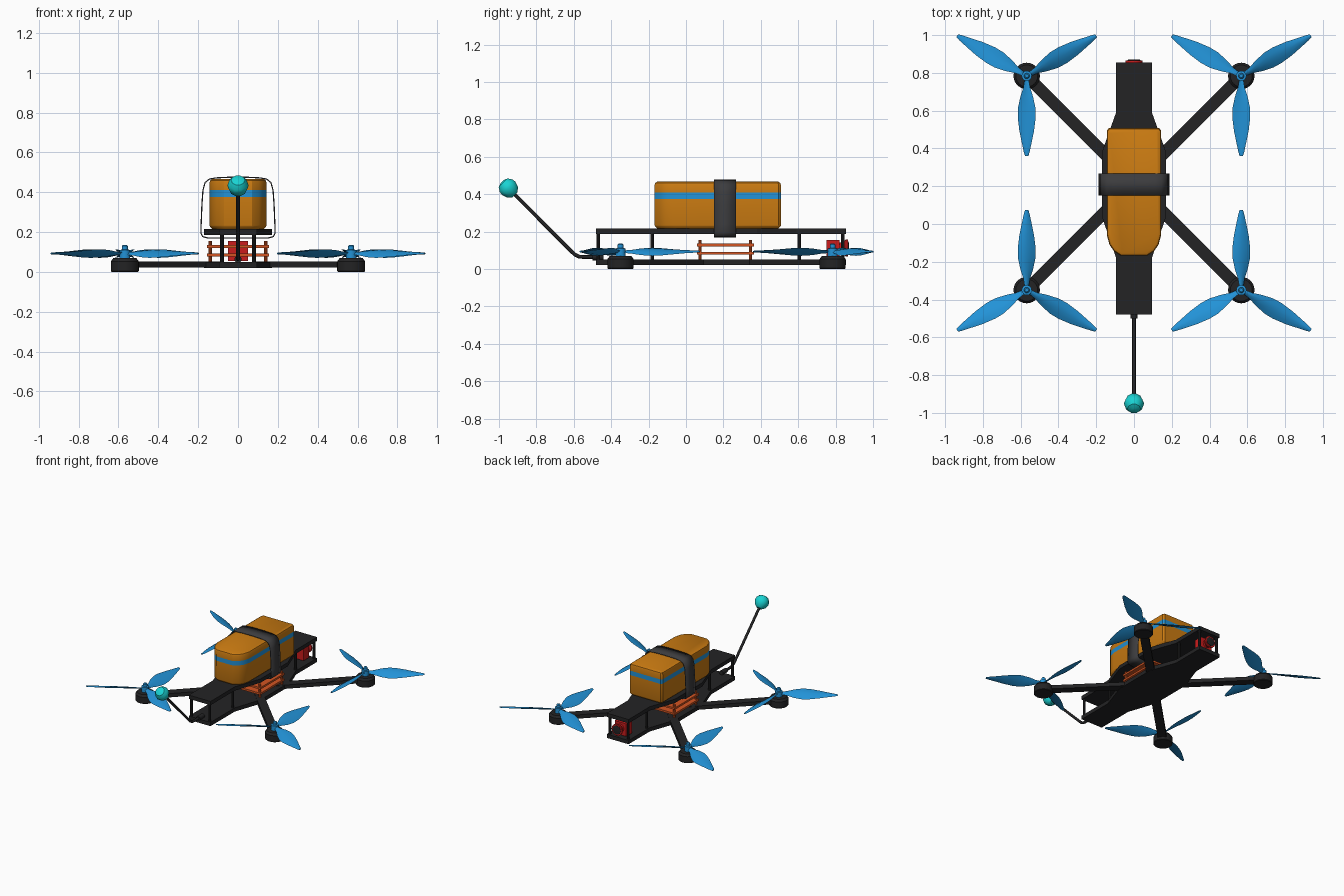
import bpy, bmesh, math
from mathutils import Vector, Matrix

if "Cube" in bpy.data.objects:
    bpy.data.objects.remove(bpy.data.objects["Cube"])


def mat(name, r, g, b):
    m = bpy.data.materials.new(name)
    m.diffuse_color = (r, g, b, 1)
    m.use_nodes = True
    m.node_tree.nodes["Principled BSDF"].inputs["Base Color"].default_value = m.diffuse_color
    return m


BLACK = mat("carbon", .017, .017, .018)
STRAP = mat("webbing", .045, .045, .048)
BLUE = mat("blue", .016, .29, .68)
AMBER = mat("amber", .6, .2, .006)
COPPER = mat("copper", .65, .09, .016)
RED = mat("red", .6, .012, .012)
CYAN = mat("cyan", .01, .65, .65)


def finish(bm, name, *mats, smooth=None):
    bmesh.ops.recalc_face_normals(bm, faces=bm.faces)
    me = bpy.data.meshes.new(name)
    bm.to_mesh(me)
    bm.free()
    for m in mats:
        me.materials.append(m)
    ob = bpy.data.objects.new(name, me)
    bpy.context.collection.objects.link(ob)
    if smooth:
        bpy.ops.object.select_all(action='DESELECT')
        ob.select_set(True)
        bpy.context.view_layer.objects.active = ob
        bpy.ops.object.shade_smooth_by_angle(angle=math.radians(smooth))
    return ob


def loft(bm, rings, cap=True, closed=True):
    """Skin a list of point rings; returns the faces of each band."""
    vs = [[bm.verts.new(p) for p in r] for r in rings]
    n = len(vs[0])
    bands = []
    for a, b in zip(vs, vs[1:]):
        bands.append([bm.faces.new((a[i], a[(i + 1) % n], b[(i + 1) % n], b[i]))
                      for i in range(n if closed else n - 1)])
    if cap:
        bm.faces.new(vs[0])
        bm.faces.new(vs[-1])
    return bands


def mirrored(half):
    return half + [(-x, y) for x, y in reversed(half)]


def box(name, m, size, loc, rot=0):
    bm = bmesh.new()
    bmesh.ops.create_cube(bm, size=1, matrix=Matrix.Translation(loc)
                          @ Matrix.Rotation(rot, 4, 'Z') @ Matrix.Diagonal((*size, 1)))
    return finish(bm, name, m)


def lathe(name, m, profile, matrix, n=20):
    bm = bmesh.new()
    loft(bm, [[matrix @ Vector((r * math.cos(2 * math.pi * i / n), r * math.sin(2 * math.pi * i / n), z))
               for i in range(n)] for r, z in profile])
    return finish(bm, name, m, smooth=35)


# Upper and lower frame plates
outline = mirrored([(.095, -.48), (.095, -.18), (.17, .04), (.17, .38), (.095, .59), (.095, .855)])
for name, z0, z1 in (("bottom_plate", .02, .05), ("top_plate", .186, .216)):
    bm = bmesh.new()
    loft(bm, [[(x, y, z) for x, y in outline] for z in (z0, z1)])
    finish(bm, name, BLACK)

# Standoffs between the plates
for y in (-.468, -.18, .605, .838):
    for x in (-.08, .08):
        lathe("standoff", BLACK, [(.01, .045), (.01, .19)], Matrix.Translation((x, y, 0)), 10)


def propeller(x, y, turn):
    """Three twisted blades made of lens-shaped sections."""
    bm = bmesh.new()
    stations = [(.015, .024, 30), (.06, .04, 30), (.11, .076, 28), (.17, .102, 25), (.22, .102, 22),
                (.29, .082, 18), (.35, .055, 15), (.40, .033, 12), (.425, .018, 10)]
    for k in range(3):
        M = Matrix.Translation((x, y, .092)) @ Matrix.Rotation(turn + k * math.tau / 3, 4, 'Z')
        rings = []
        for r, c, twist in stations:
            S = M @ Matrix.Translation((r, 0, 0)) @ Matrix.Rotation(math.radians(twist), 4, 'X')
            t = .004 + .03 * c
            rings.append([S @ Vector((0, c * u, t * v)) for u, v in
                          ((-.5, 0), (-.25, .8), (0, 1.2), (.25, 1), (.5, 0), (.25, -.5), (-.25, -.6))])
        loft(bm, rings)
    finish(bm, "propeller_blades", BLUE, smooth=40)


# Arms, motors and propellers
for sx in (-1, 1):
    for sy in (-1, 1):
        x, y = .568 * sx, .217 + .567 * sy
        a = math.atan2(sy, sx)
        box("arm", BLACK, (.68, .064, .03),
            (x - .33 * math.cos(a), y - .33 * math.sin(a), .037), a)
        T = Matrix.Translation((x, y, 0))
        lathe("motor", BLACK, [(.066, 0), (.07, .004), (.07, .053), (.058, .069), (.02, .071)], T, 24)
        lathe("propeller_hub", BLUE, [(.027, .068), (.027, .11), (.015, .112), (.015, .13), (.009, .136)], T, 16)
        propeller(x, y, -sy * math.pi / 2)

# Circuit board stack: two boards on four posts
for z in (.084, .128):
    box("circuit_board", COPPER, (.31, .305, .015), (0, .21, z))
for x in (-.14, .14):
    for y in (.075, .345):
        lathe("board_post", COPPER, [(.009, .045), (.009, .155)], Matrix.Translation((x, y, 0)), 10)

# Battery with stripe
core = mirrored([(.07, -.168), (.105, -.145), (.13, -.11), (.143, -.06), (.143, .495), (.133, .508)])
bm = bmesh.new()
bands = loft(bm, [[(x * (1 - i / .143), .17 + (y - .17) * (1 - i / .339), z) for x, y in core]
                  for z, i in ((.216, .014), (.228, .002), (.234, 0), (.375, 0), (.41, 0),
                               (.448, 0), (.46, .004), (.467, .015))])
for f in bands[3]:
    f.material_index = 1
finish(bm, "battery", AMBER, BLUE, smooth=30)

# Battery strap: rounded loop of webbing
half = [(.155, .168), (.18, .175), (.189, .195), (.188, .24), (.184, .34), (.179, .41),
        (.168, .45), (.145, .469), (.11, .475), (.05, .478)]
bm = bmesh.new()
loft(bm, [[(x, y, z) for x, z in mirrored(half)] for y in (.15, .267)], cap=False)
strap = finish(bm, "battery_strap", STRAP, smooth=40)
mod = strap.modifiers.new("thickness", 'SOLIDIFY')
mod.thickness = .006

# Camera body and lens
box("camera_body", RED, (.1, .07, .1), (0, .785, .106))
back = Matrix.Translation((0, 0, .112)) @ Matrix.Rotation(-math.pi / 2, 4, 'X')
lathe("camera_lens_barrel", RED, [(.03, .81), (.03, .835), (.045, .855), (.045, .866)], back)
lathe("camera_lens", BLACK, [(.035, .85), (.035, .869), (.02, .872)], back)

# Antenna stalk and tip
cu = bpy.data.curves.new("antenna_stalk", 'CURVE')
cu.dimensions = '3D'
cu.bevel_depth = .01
cu.bevel_resolution = 2
cu.use_fill_caps = True
path = [(-.44, .064), (-.55, .064), (-.575, .067), (-.595, .078), (-.615, .096), (-.945, .428)]
sp = cu.splines.new('POLY')
sp.points.add(len(path) - 1)
for p, (y, z) in zip(sp.points, path):
    p.co = (0, y, z, 1)
cu.materials.append(BLACK)
bpy.context.collection.objects.link(bpy.data.objects.new("antenna_stalk", cu))
lathe("antenna_mount", BLACK, [(.018, .44), (.018, .5)],
      Matrix.Translation((0, 0, .064)) @ Matrix.Rotation(math.pi / 2, 4, 'X'), 12)
tilt = Matrix.Translation((0, -.948, .431)) @ Matrix.Rotation(math.radians(45), 4, 'X')
lathe("antenna_tip", CYAN, [(.02, -.048), (.042, -.03), (.053, 0), (.05, .02), (.035, .042), (.012, .05)], tilt, 10)
